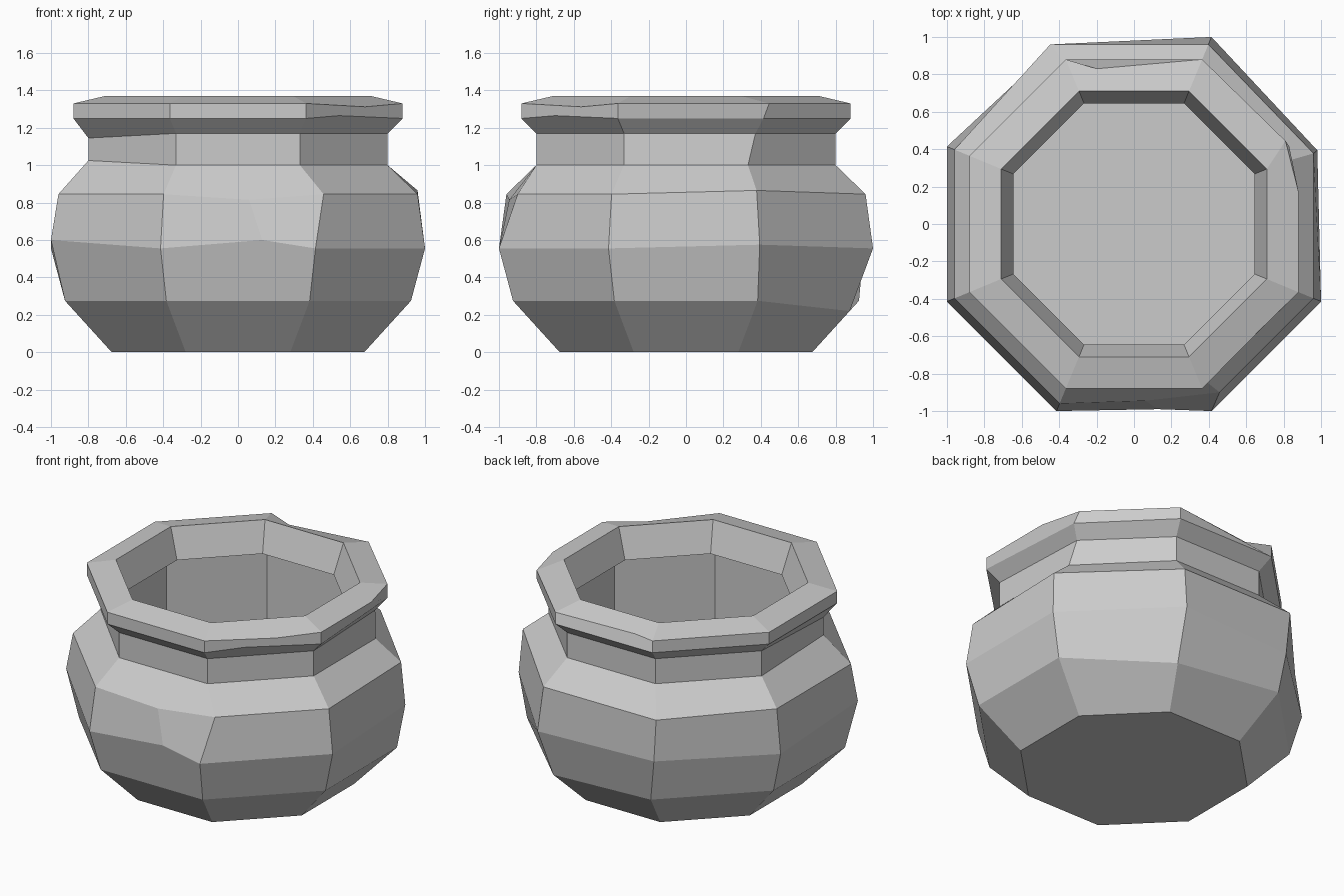
import bpy
import bmesh
from math import cos, sin, pi, radians

old = bpy.data.objects.get("Cube")
if old:
    bpy.data.objects.remove(old, do_unlink=True)

SIDES = 8
# (distance to flat side, height), from the base up the outside and down the inside
PROFILE = {
    "base": (0.675, 0), "low_belly": (0.925, 0.275), "belly": (1, 0.555),
    "shoulder": (0.96, 0.845), "neck_low": (0.8, 1.0), "neck_top": (0.8, 1.17),
    "rim_low": (0.88, 1.25), "rim_high": (0.88, 1.33), "lip": (0.71, 1.37),
    "throat": (0.645, 1.17), "inner_top": (0.757, 1.13), "floor": (0.757, 0.2),
}

bm = bmesh.new()
rings = {}
for name, (flat, z) in PROFILE.items():
    r = flat / cos(pi / SIDES)
    angles = [radians(22.5 + 45 * k) for k in range(SIDES)]
    rings[name] = [bm.verts.new((r * cos(a), r * sin(a), z)) for a in angles]

# Walls between neighbouring rings, then the two caps
order = list(rings.values())
for a, b in zip(order, order[1:]):
    for k in range(SIDES):
        n = (k + 1) % SIDES
        bm.faces.new((a[k], a[n], b[n], b[k]))
bm.faces.new(list(reversed(rings["base"])))
bm.faces.new(rings["floor"])


def nudge(ring, corner, x, y, z):
    """Shift one corner for the hand-made, uneven look."""
    v = rings[ring][corner]
    v.co.x += x
    v.co.y += y
    v.co.z += z


def chip(ring, corner, position):
    """Add a worn point on the side that starts at this corner."""
    a, b = rings[ring][corner], rings[ring][(corner + 1) % SIDES]
    edge = bm.edges.get((a, b))
    _, v = bmesh.utils.edge_split(edge, a, 0.5)
    v.co = position
    return v


# Uneven corners
nudge("shoulder", 6, 0.06, 0.06, 0)
nudge("belly", 4, 0, 0, 0.045)
nudge("belly", 2, -0.01, -0.05, 0)
nudge("belly", 0, -0.02, -0.02, 0.02)
nudge("shoulder", 2, -0.05, 0, 0)
nudge("shoulder", 0, 0, -0.02, 0.02)
nudge("low_belly", 1, 0, -0.05, -0.055)
nudge("neck_low", 4, 0, 0, 0.025)
nudge("neck_top", 4, 0, 0, -0.025)
nudge("neck_top", 0, -0.03, 0.04, 0)
nudge("rim_low", 0, -0.05, 0.05, 0)
nudge("rim_high", 0, -0.07, 0.08, 0)

# Worn points on the front, rim back and rim sides
upper = chip("shoulder", 5, (0.06, -0.945, 0.815))
lower = chip("belly", 5, (0.13, -0.99, 0.6))
bmesh.ops.connect_verts(bm, verts=[upper, lower])
chip("rim_high", 1, (-0.2, 0.83, 1.315))
chip("rim_high", 6, (0.68, -0.56, 1.312))
chip("rim_low", 6, (0.54, -0.7, 1.265))
chip("rim_high", 7, (0.88, 0.17, 1.33))

bmesh.ops.recalc_face_normals(bm, faces=bm.faces[:])
mesh = bpy.data.meshes.new("pot")
bm.to_mesh(mesh)
bm.free()

# Plain grey clay
clay = bpy.data.materials.new("grey clay")
clay.use_nodes = True
grey = (0.6, 0.6, 0.6, 1)
clay.diffuse_color = grey
clay.node_tree.nodes["Principled BSDF"].inputs["Base Color"].default_value = grey
mesh.materials.append(clay)

pot = bpy.data.objects.new("pot", mesh)
bpy.context.collection.objects.link(pot)
